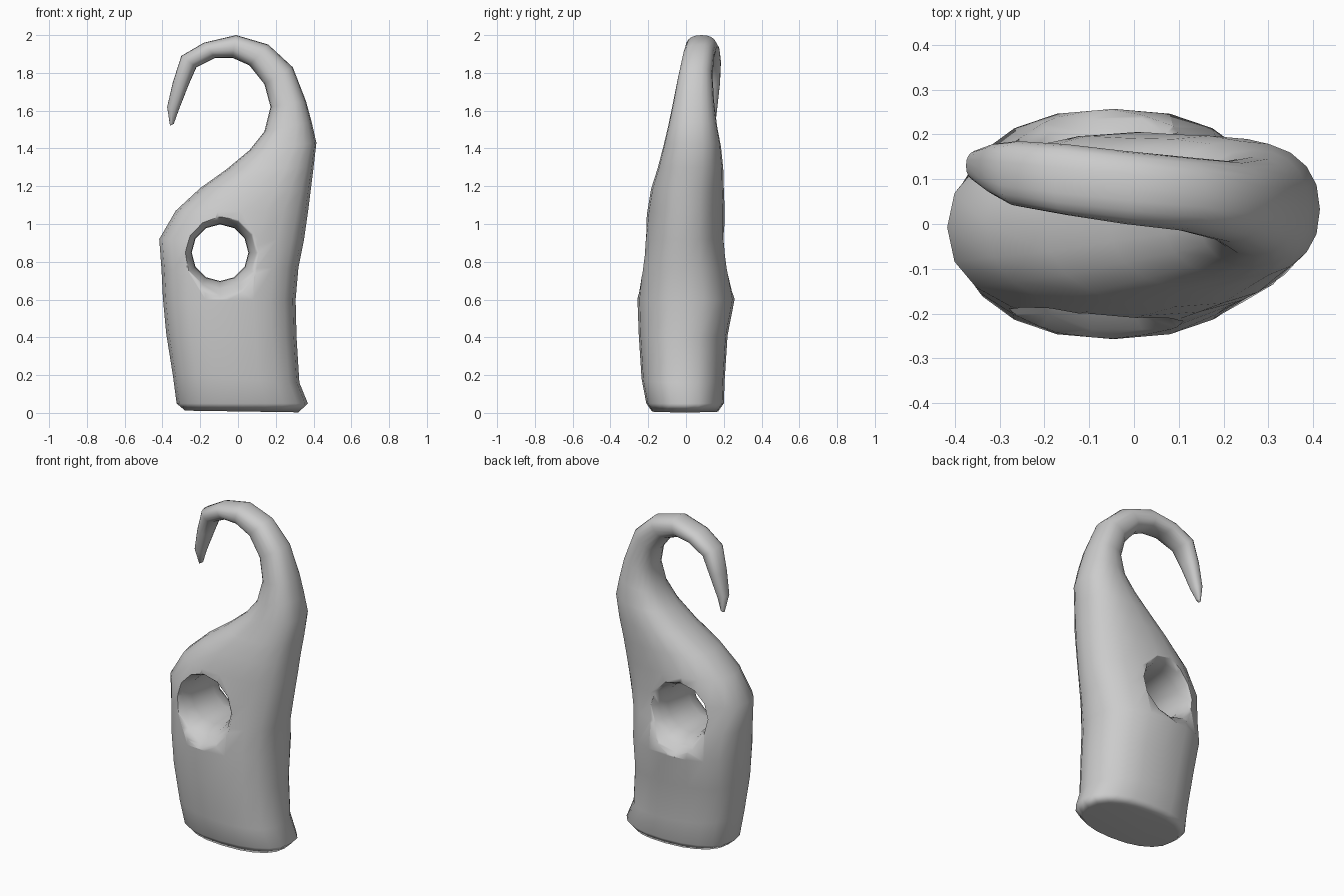
import bpy, bmesh, math
from mathutils import Vector

if "Cube" in bpy.data.objects:
    bpy.data.objects.remove(bpy.data.objects["Cube"])

# sections: left edge x,z / right edge x,z / front y, back y
SECTIONS = [
    (-.28, .012, .32, .003, -.18, .17),
    (-.325, .05, .37, .05, -.21, .20),
    (-.345, .20, .325, .16, -.235, .205),
    (-.38, .42, .31, .40, -.25, .22),
    (-.397, .60, .305, .60, -.257, .257),
    (-.405, .76, .32, .77, -.24, .225),
    (-.417, .92, .35, .92, -.22, .205),
    (-.33, 1.07, .37, 1.06, -.205, .205),
    (-.20, 1.19, .385, 1.18, -.185, .20),
    (-.06, 1.29, .40, 1.30, -.15, .197),
    (.06, 1.39, .415, 1.43, -.12, .185),
    (.14, 1.49, .39, 1.54, -.095, .165),
    (.172, 1.62, .36, 1.65, -.07, .15),
    (.14, 1.74, .29, 1.83, -.04, .14),
    (.06, 1.84, .16, 1.95, -.015, .15),
    (-.03, 1.88, -.01, 2.0, 0, .163),
    (-.12, 1.88, -.18, 1.96, .02, .178),
    (-.22, 1.83, -.30, 1.89, .04, .185),
    (-.26, 1.74, -.345, 1.75, .065, .18),
    (-.315, 1.60, -.375, 1.62, .095, .165),
    (-.34, 1.53, -.36, 1.52, .13, .155),
]


def soft(v, n=2.3):
    return math.copysign(abs(v) ** (2 / n), v) if abs(v) > 1e-6 else 0


def section_ring(s, count=20):
    left, right = Vector((s[0], 0, s[1])), Vector((s[2], 0, s[3]))
    centre = (left + right) / 2 + Vector((0, (s[4] + s[5]) / 2, 0))
    half = (right - left) / 2
    depth = Vector((0, (s[5] - s[4]) / 2, 0))
    return [centre + half * soft(math.cos(a)) + depth * soft(math.sin(a))
            for a in (math.tau * i / count for i in range(count))]


def loft(name, rings):
    bm = bmesh.new()
    loops = [[bm.verts.new(p) for p in ring] for ring in rings]
    n = len(loops[0])
    for a, b in zip(loops, loops[1:]):
        for i in range(n):
            bm.faces.new((a[i], a[(i + 1) % n], b[(i + 1) % n], b[i]))
    bm.faces.new(loops[0])
    bm.faces.new(loops[-1])
    bmesh.ops.recalc_face_normals(bm, faces=bm.faces)
    mesh = bpy.data.meshes.new(name)
    bm.to_mesh(mesh)
    bm.free()
    obj = bpy.data.objects.new(name, mesh)
    bpy.context.collection.objects.link(obj)
    return obj


# body tapering into the curled hook
body = loft("hooked_body", [section_ring(s) for s in SECTIONS])

# flared through-hole cutter, long enough to leave the body on both sides
half_profile = [(0, .15), (.10, .153), (.16, .168), (.20, .19), (.235, .225), (.32, .33)]
profile = [(-y, r) for y, r in reversed(half_profile[1:])] + half_profile
cutter = loft("hole_cutter", [
    [Vector((-.095 + r * math.cos(a), y, .848 + r * math.sin(a)))
     for a in (math.tau * i / 12 for i in range(12))] for y, r in profile])
cutter.hide_render = True

# cut the hole and keep the result as plain mesh
cut = body.modifiers.new("hole", 'BOOLEAN')
cut.operation = 'DIFFERENCE'
cut.solver = 'EXACT'
cut.object = cutter
bpy.context.view_layer.objects.active = body
body.select_set(True)
bpy.ops.object.modifier_apply(modifier=cut.name)
bpy.data.objects.remove(cutter)

# smooth shading, weighted so the cut faces stay clean
bpy.ops.object.shade_smooth_by_angle(angle=math.radians(70))
weighted = body.modifiers.new("weighted_normals", 'WEIGHTED_NORMAL')
weighted.keep_sharp = True
